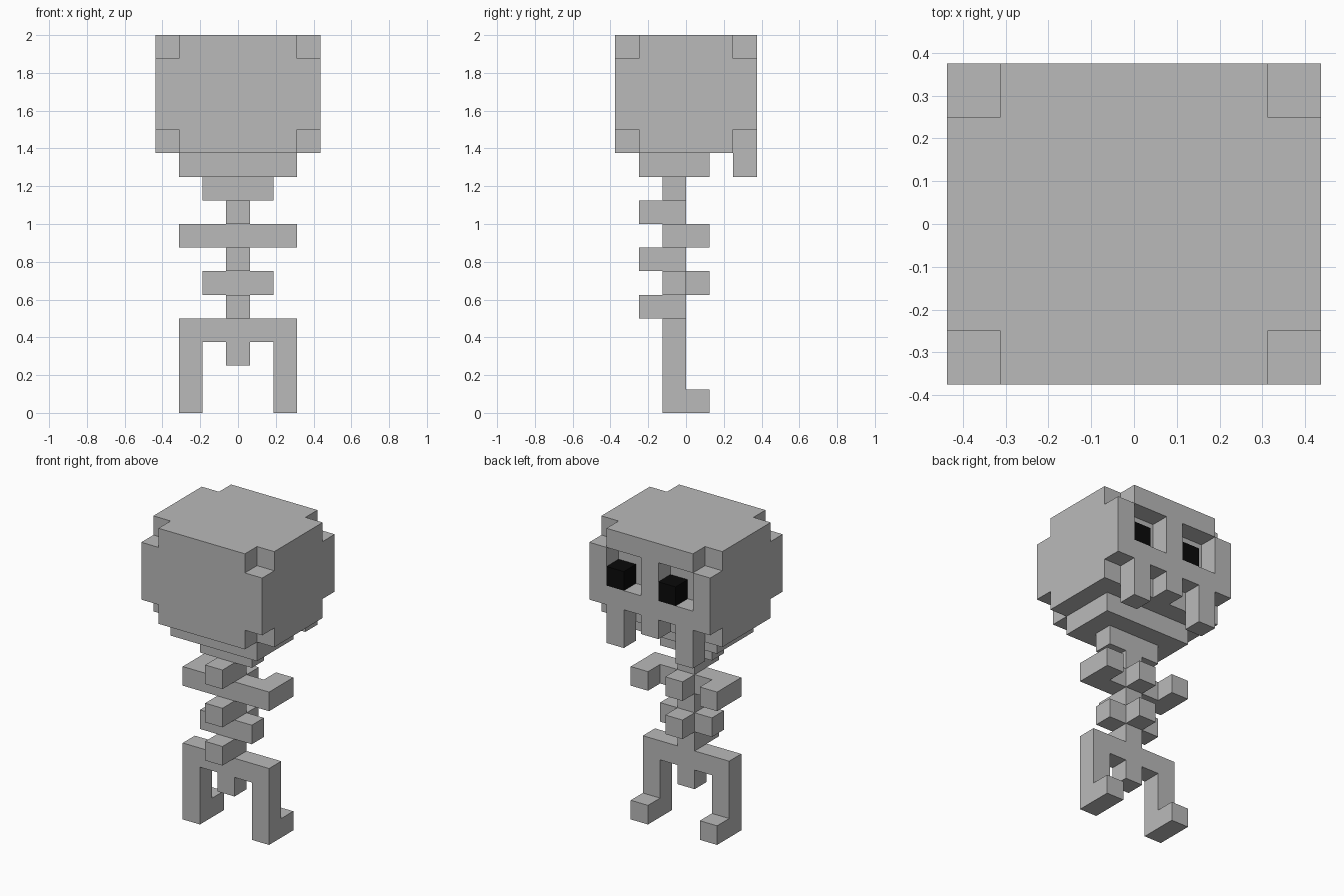
import bpy, bmesh, math
from mathutils import Vector

if "Cube" in bpy.data.objects:
    bpy.data.objects.remove(bpy.data.objects["Cube"], do_unlink=True)

U = 0.125  # size of one block


def make_material(name, color):
    mat = bpy.data.materials.new(name)
    mat.use_nodes = True
    mat.diffuse_color = color
    bsdf = next(n for n in mat.node_tree.nodes if n.type == 'BSDF_PRINCIPLED')
    bsdf.inputs["Base Color"].default_value = color
    return mat


BONE = make_material("bone_grey", (0.49, 0.49, 0.49, 1))
BLACK = make_material("eye_black", (0.003, 0.003, 0.003, 1))


def cells(x0, x1, y0, y1, z0, z1):
    """Unit blocks filling a box; x bounds lie on halves, so they are stored from x0 + 0.5."""
    return {(x, y, z)
            for x in range(round(x0 + 0.5), round(x1 + 0.5))
            for y in range(y0, y1) for z in range(z0, z1)}


def mirrored(blocks):
    return blocks | {(-x, y, z) for x, y, z in blocks}


def build(name, blocks, mat=BONE):
    """Skin the outer sides of a set of blocks, then merge flat areas."""
    bm = bmesh.new()
    verts = {}

    def vert(p):
        key = tuple(round(c * 2) for c in p)
        if key not in verts:
            verts[key] = bm.verts.new(Vector(p) * U)
        return verts[key]

    for cell in sorted(blocks):
        centre = Vector(cell) + Vector((0, 0.5, 0.5))
        for axis in range(3):
            for sign in (-1, 1):
                n = [0, 0, 0]
                n[axis] = sign
                if tuple(c + d for c, d in zip(cell, n)) in blocks:
                    continue
                n = Vector(n)
                a = Vector([float(i == (axis + 1) % 3) for i in range(3)])
                b = n.cross(a)
                mid = centre + n / 2
                bm.faces.new([vert(mid + (a * s + b * t) / 2)
                              for s, t in ((-1, -1), (1, -1), (1, 1), (-1, 1))])
    bmesh.ops.dissolve_limit(bm, angle_limit=math.radians(1),
                             verts=bm.verts[:], edges=bm.edges[:])
    mesh = bpy.data.meshes.new(name)
    bm.to_mesh(mesh)
    bm.free()
    mesh.materials.append(mat)
    obj = bpy.data.objects.new(name, mesh)
    bpy.context.collection.objects.link(obj)
    return obj


# Skull: block with its eight corners removed, eye sockets, tooth gaps and two fangs
skull = cells(-3.5, 3.5, -3, 3, 11, 16)
skull -= {(x, y, z) for x in (-3, 3) for y in (-3, 2) for z in (11, 15)}
skull -= mirrored(cells(0.5, 2.5, 2, 3, 13, 15))
skull -= mirrored(cells(0.5, 1.5, 2, 3, 11, 12))
skull |= mirrored(cells(1.5, 2.5, 2, 3, 10, 11))
build("skull", skull)

# Eyes sit on the same side of both sockets
build("left_eye", cells(1.5, 2.5, 2, 3, 13, 14), BLACK)
build("right_eye", cells(-1.5, -0.5, 2, 3, 13, 14), BLACK)

# Skull base and collar bone
build("skull_base", cells(-2.5, 2.5, -2, 1, 10, 11))
build("collar_bone", cells(-1.5, 1.5, -1, 0, 9, 10))

# Spine: column with knobs alternating between the two sides, ending in a tail
spine = cells(-0.5, 0.5, -1, 0, 2, 9)
for z in (4, 6, 8):
    spine |= cells(-0.5, 0.5, -2, -1, z, z + 1)
for z in (5, 7):
    spine |= cells(-0.5, 0.5, 0, 1, z, z + 1)
build("spine", spine)

# Ribs, hips, legs and feet on each side
limbs = {
    "upper_rib": cells(0.5, 2.5, -1, 0, 7, 8) | cells(1.5, 2.5, 0, 1, 7, 8),
    "lower_rib": cells(0.5, 1.5, -1, 0, 5, 6),
    "leg": (cells(0.5, 2.5, -1, 0, 3, 4) | cells(1.5, 2.5, -1, 0, 0, 3)
            | cells(1.5, 2.5, 0, 1, 0, 1)),
}
for name, blocks in limbs.items():
    build("left_" + name, blocks)
    build("right_" + name, {(-x, y, z) for x, y, z in blocks})
